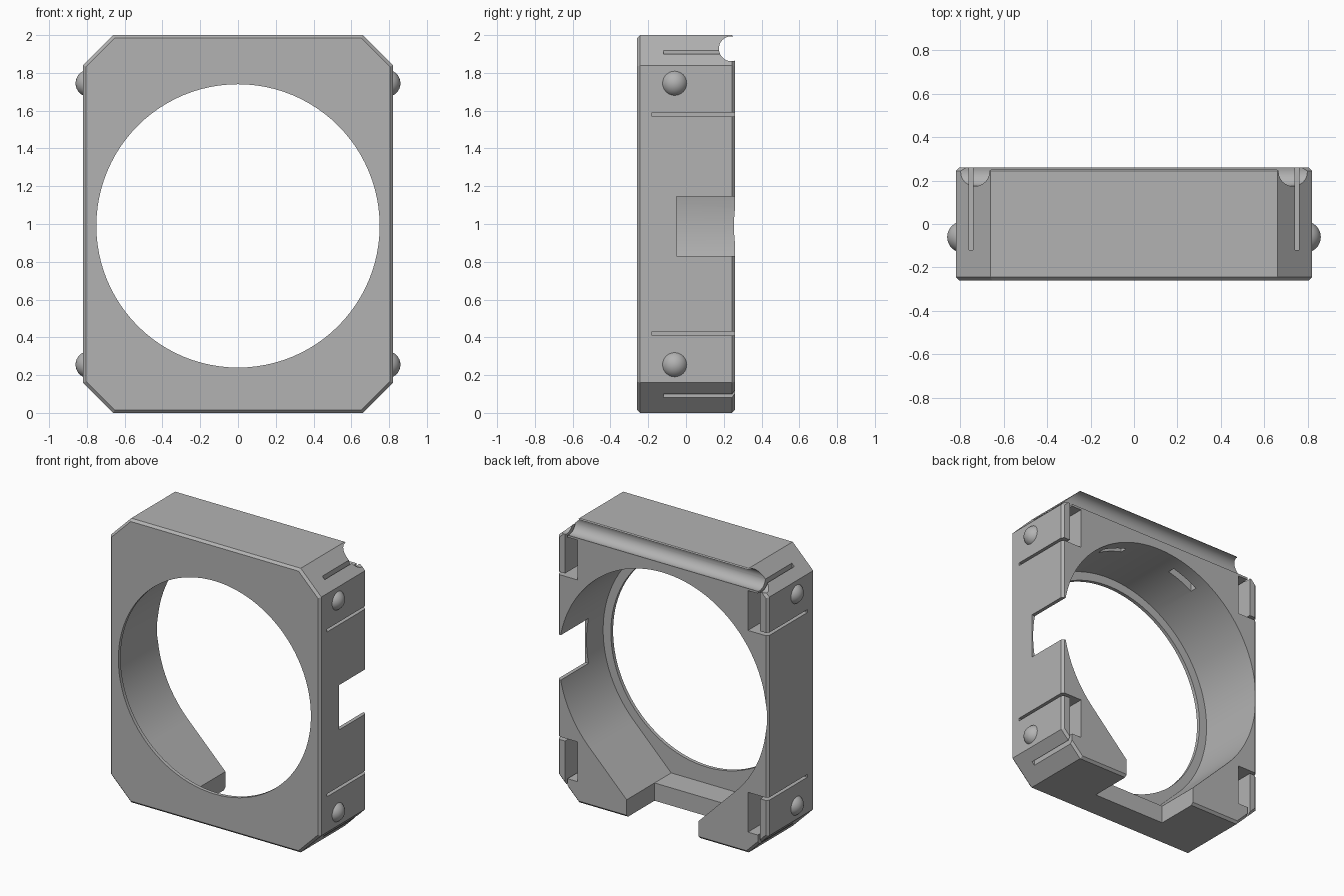
import bpy, bmesh, math
from mathutils import Matrix, Vector

cube = bpy.data.objects.get("Cube")
if cube:
    bpy.data.objects.remove(cube, do_unlink=True)

grey = bpy.data.materials.new("plain grey")
grey.use_nodes = True
COLOUR = (0.45, 0.45, 0.45, 1)
grey.diffuse_color = COLOUR
grey.node_tree.nodes["Principled BSDF"].inputs["Base Color"].default_value = COLOUR

HALF_W, HALF_D, HEIGHT, CORNER, EDGE = 0.82, 0.26, 2.0, 0.16, 0.016
BORE_Z = 0.99


def make_object(name, bm):
    bmesh.ops.recalc_face_normals(bm, faces=bm.faces)
    mesh = bpy.data.meshes.new(name)
    bm.to_mesh(mesh)
    bm.free()
    mesh.materials.append(grey)
    ob = bpy.data.objects.new(name, mesh)
    bpy.context.collection.objects.link(ob)
    return ob


def prism(name, outline, y0, y1, bevel=0):
    """Extrude an (x, z) outline along y, bevelling the front and back rims."""
    bm = bmesh.new()
    face = bm.faces.new([bm.verts.new((x, y0, z)) for x, z in outline])
    new = bmesh.ops.extrude_face_region(bm, geom=[face])["geom"]
    moved = [v for v in new if isinstance(v, bmesh.types.BMVert)]
    bmesh.ops.translate(bm, verts=moved, vec=(0, y1 - y0, 0))
    if bevel:
        rims = [e for e in bm.edges if abs(e.verts[0].co.y - e.verts[1].co.y) < 1e-5]
        bmesh.ops.bevel(bm, geom=rims, offset=bevel, segments=1, affect='EDGES')
    return make_object(name, bm)


def box(name, x0, x1, y0, y1, z0, z1):
    x0, x1 = sorted((x0, x1))
    z0, z1 = sorted((z0, z1))
    return prism(name, [(x0, z0), (x1, z0), (x1, z1), (x0, z1)], y0, y1)


def arc(radius, start, end, steps):
    angles = [math.radians(start + (end - start) * i / steps) for i in range(steps + 1)]
    return [(radius * math.cos(a), BORE_Z + radius * math.sin(a)) for a in angles]


def cut(target, cutter):
    cutter.hide_render = True
    mod = target.modifiers.new("cut", 'BOOLEAN')
    mod.operation, mod.solver, mod.object = 'DIFFERENCE', 'EXACT', cutter
    bpy.context.view_layer.objects.active = target
    bpy.ops.object.modifier_apply(modifier=mod.name)
    bpy.data.objects.remove(cutter, do_unlink=True)


# Frame block with clipped corners
inner = HALF_W - CORNER
octagon = [(-inner, 0), (inner, 0), (HALF_W, CORNER), (HALF_W, HEIGHT - CORNER),
           (inner, HEIGHT), (-inner, HEIGHT), (-HALF_W, HEIGHT - CORNER), (-HALF_W, CORNER)]
frame = prism("frame", octagon, -HALF_D, HALF_D, EDGE)

# Front opening, and the wider bore with a tangent-sided foot
cut(frame, prism("opening_cutter", arc(0.75, 0, 360, 96)[:-1], -0.4, 0.4))
foot = [(-0.28, 0.125), (0.28, 0.125)]
cut(frame, prism("bore_cutter", arc(0.81, -45, 225, 84) + foot, -0.235, 0.4))

# Notches through the side and the bottom
cut(frame, box("side_notch_cutter", 0.5, 1, -0.05, 0.4, 0.83, 1.145))
cut(frame, box("bottom_notch_cutter", -0.28, 0.28, -0.05, 0.4, -0.1, 0.4))

# Round groove along the top of the back
bm = bmesh.new()
bmesh.ops.create_cone(bm, cap_ends=True, segments=40, radius1=0.066, radius2=0.066, depth=2,
                      matrix=Matrix.Translation((0, 0.24, 1.928)) @ Matrix.Rotation(math.pi / 2, 4, 'Y'))
cut(frame, make_object("groove_cutter", bm))

# Small strap slots in the roof of the bore
for side in (-1, 1):
    cut(frame, box("strap_slot_cutter", side * 0.2, side * 0.39, 0.11, 0.16, 1.6, 1.84))

# Spring clips at the corners: back pocket, corner slit, side slit, round stud
for side, across in ((1, "left"), (-1, "right")):
    for flip, level in ((False, "upper"), (True, "lower")):
        def up(z):
            return HEIGHT - z if flip else z
        cut(frame, box("pocket_cutter", side * 0.665, side * 0.76, -0.15, 0.4, up(1.57), up(1.85)))
        cut(frame, box("corner_slit_cutter", side * 0.741, side * 0.76, -0.12, 0.4, up(1.8), up(2.1)))
        cut(frame, box("side_slit_cutter", side * 0.665, side, -0.18, 0.4, up(1.57), up(1.59)))

        bm = bmesh.new()
        bmesh.ops.create_uvsphere(bm, u_segments=32, v_segments=16, radius=0.072,
                                  matrix=Matrix.Rotation(math.pi / 2, 4, 'Y'))
        bmesh.ops.translate(bm, verts=bm.verts, vec=(side * 0.788, -0.06, up(1.745)))
        bmesh.ops.bisect_plane(bm, geom=bm.verts[:] + bm.edges[:] + bm.faces[:],
                               plane_co=Vector((side * 0.8, 0, 0)),
                               plane_no=Vector((-side, 0, 0)), clear_outer=True)
        bmesh.ops.holes_fill(bm, edges=[e for e in bm.edges if e.is_boundary])
        stud = make_object(f"{across}_{level}_stud", bm)
        stud.select_set(True)

# Smooth the round surfaces, keep the edges sharp
frame.select_set(True)
bpy.context.view_layer.objects.active = frame
bpy.ops.object.shade_smooth_by_angle(angle=math.radians(30))
